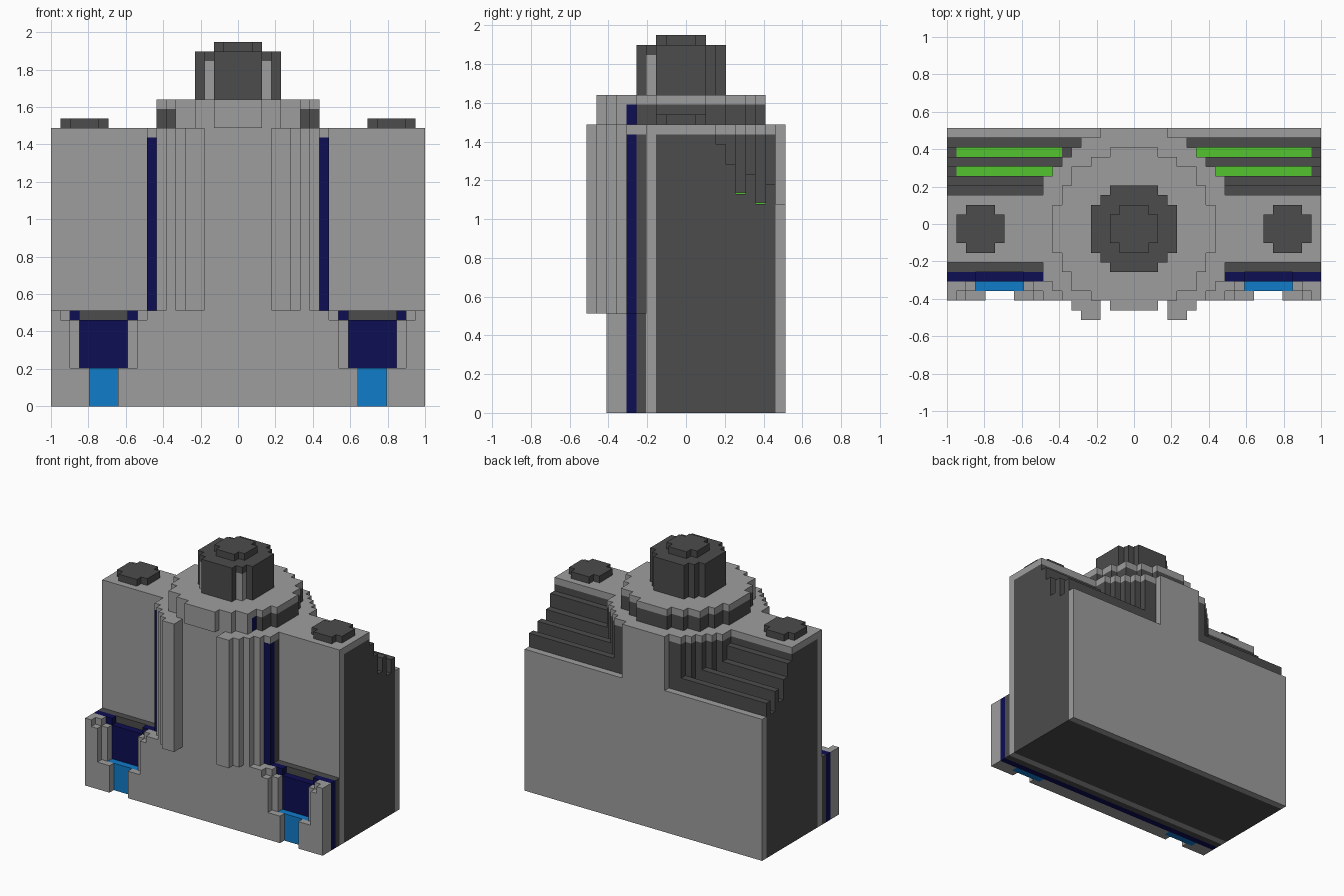
import bpy, bmesh

cube = bpy.data.objects.get("Cube")
if cube:
    bpy.data.objects.remove(cube, do_unlink=True)

U = 2 / 39  # size of one block


def material(name, rgb):
    lin = [((c / 255 + 0.055) / 1.055) ** 2.4 if c > 10 else c / 255 / 12.92 for c in rgb]
    m = bpy.data.materials.new(name)
    m.use_nodes = True
    m.diffuse_color = (*lin, 1)
    m.node_tree.nodes["Principled BSDF"].inputs["Base Color"].default_value = (*lin, 1)
    return m


LIGHT = material("light grey", (158, 158, 158))
DARK = material("dark grey", (76, 76, 76))
NAVY = material("navy", (14, 14, 84))
BLUE = material("bright blue", (16, 124, 202))
GREEN = material("green", (84, 196, 46))


def extrude(name, pts, a, b, axis, mat):
    """Extrude a flat outline from a to b along an axis, in block units."""
    place = {"x": lambda p, d: (d, p[0], p[1]),
             "y": lambda p, d: (p[0], d, p[1]),
             "z": lambda p, d: (p[0], p[1], d)}[axis]
    bm = bmesh.new()
    lo = [bm.verts.new([c * U for c in place(p, a)]) for p in pts]
    hi = [bm.verts.new([c * U for c in place(p, b)]) for p in pts]
    bm.faces.new(lo)
    bm.faces.new(hi[::-1])
    for i in range(len(pts)):
        j = (i + 1) % len(pts)
        bm.faces.new((lo[i], hi[i], hi[j], lo[j]))
    bmesh.ops.recalc_face_normals(bm, faces=bm.faces)
    me = bpy.data.meshes.new(name)
    bm.to_mesh(me)
    bm.free()
    me.materials.append(mat)
    ob = bpy.data.objects.new(name, me)
    bpy.context.collection.objects.link(ob)
    return ob


def box(name, x0, x1, y0, y1, z0, z1, mat):
    return extrude(name, [(x0, y0), (x1, y0), (x1, y1), (x0, y1)], z0, z1, "z", mat)


def rows(name, spans, z0, z1, mat, cx=0):
    """Stepped prism from (y0, y1, half width) rows."""
    right = []
    for y0, y1, h in spans:
        right += [(h, y0), (h, y1)]
    right = [p for i, p in enumerate(right) if i == 0 or p != right[i - 1]]
    pts = [(cx + x, y) for x, y in right] + [(cx - x, y) for x, y in reversed(right)]
    return extrude(name, pts, z0, z1, "z", mat)


def disc(r, lo=-99, hi=99):
    """Rows of a blocky disc centred on y = -0.5, limited to lo..hi."""
    n = int(r)
    out = []
    for k in range(-n, n + 1):
        if lo <= k - 1 and k <= hi:
            h = max(i for i in range(n + 1) if i * i + k * k <= r * r) + 0.5
            out.append((k - 1, k, h))
    return out


def mirrored(pts):
    return pts + [(-x, z) for x, z in reversed(pts)]


# Dark core with the stepped rear fins
core = [(-3, 0), (-3, 28), (3, 28)]
for y, top in zip(range(3, 9), (27, 25, 22, 24, 21, 23)):
    core += [(y, top), (y + 1, top)]
core.append((9, 0))
extrude("core_with_rear_fins", core, -19.5, 19.5, "x", DARK)

# Front and rear walls
box("front_wall", -19.5, 19.5, -4, -3, 0, 28, LIGHT)
extrude("rear_wall", mirrored([(3.5, 28), (3.5, 21), (19.5, 21), (19.5, 0)]), 9, 10, "y", LIGHT)

# Round rear hub and the top slab
hub = [(3, 5, 9.5), (5, 6, 8.5), (6, 7, 7.5), (7, 8, 6.5), (8, 9, 5.5)]
rows("rear_hub", hub, 20, 28, DARK)
rows("top_slab", [(-6, -4, 9.5), (-4, 3, 19.5)] + hub + [(9, 10, 3.5)], 28, 29, LIGHT)

# Green strips in the fin slots
for name, x0, x1, y, z in (("right_outer", -18.5, -7.5, 7, 21), ("left_outer", 6.5, 18.5, 7, 21),
                           ("right_inner", -18.5, -8.5, 5, 22), ("left_inner", 8.5, 18.5, 5, 22)):
    box(name + "_green_strip", x0, x1, y, y + 1, z, z + 0.15, GREEN)

# Layered upper front shell
box("shell_dark_layer", -9.5, 9.5, -5, -4, 10, 28, DARK)
box("shell_navy_layer", -9.5, 9.5, -6, -5, 10, 28, NAVY)
rows("shell_front", [(-8, -7, 7.5), (-7, -6, 8.5)], 10, 29, LIGHT)

# Lower front layers, notched around the nozzles
box("base_dark_layer", -19.5, 19.5, -5, -4, 0, 10, DARK)
extrude("base_navy_layer", mirrored([(11.5, 10), (11.5, 9), (16.5, 9), (16.5, 10),
                                     (19.5, 10), (19.5, 0)]), -6, -5, "y", NAVY)
extrude("base_inner_plate", mirrored([(10.5, 10), (10.5, 9), (11.5, 9), (11.5, 0)]),
        -7, -6, "y", LIGHT)
extrude("base_outer_plate", mirrored([(9.5, 10), (9.5, 9), (10.5, 9), (10.5, 4), (12.5, 4),
                                      (12.5, 0)]), -8, -7, "y", LIGHT)
inner_end = [(16.5, 0), (16.5, 9), (17.5, 9), (17.5, 10), (19.5, 10), (19.5, 0)]
outer_end = [(15.5, 0), (15.5, 4), (17.5, 4), (17.5, 9), (18.5, 9), (18.5, 10),
             (19.5, 10), (19.5, 0)]
pillar = [(3.5, -8), (3.5, -10), (5.5, -10), (5.5, -9), (6.5, -9), (6.5, -8)]

# Parts on both sides
for side, s in (("left", 1), ("right", -1)):
    def flip(pts):
        return [(s * x, v) for x, v in pts]
    extrude(side + "_inner_end_plate", flip(inner_end), -7, -6, "y", LIGHT)
    extrude(side + "_outer_end_plate", flip(outer_end), -8, -7, "y", LIGHT)
    extrude(side + "_front_pillar", flip(pillar), 10, 29, "z", LIGHT)
    box(side + "_nozzle", s * 14 - 2.5, s * 14 + 2.5, -7, -6, 0, 4, BLUE)
    rows(side + "_cap", disc(2.5), 29, 30, DARK, s * 16)

# Turret: light front, navy band, dark rear, light disc on top
rows("turret_front", disc(8.5, hi=-6), 29, 31, LIGHT)
rows("turret_navy_band", disc(8.5, -6, -5), 29, 31, NAVY)
rows("turret_rear", disc(8.5, lo=-5), 29, 31, DARK)
rows("turret_disc", disc(8.5), 31, 32, LIGHT)

# Chimney with a light band and a raised top
rows("chimney_front", disc(4.5, hi=-4), 32, 36, DARK)
rows("chimney_light_band", disc(4.5, -4, -3), 32, 36, LIGHT)
rows("chimney_rear", disc(4.5, lo=-3), 32, 36, DARK)
rows("chimney_rim", disc(4.5), 36, 37, DARK)
rows("chimney_top", disc(2.5), 37, 38, DARK)
